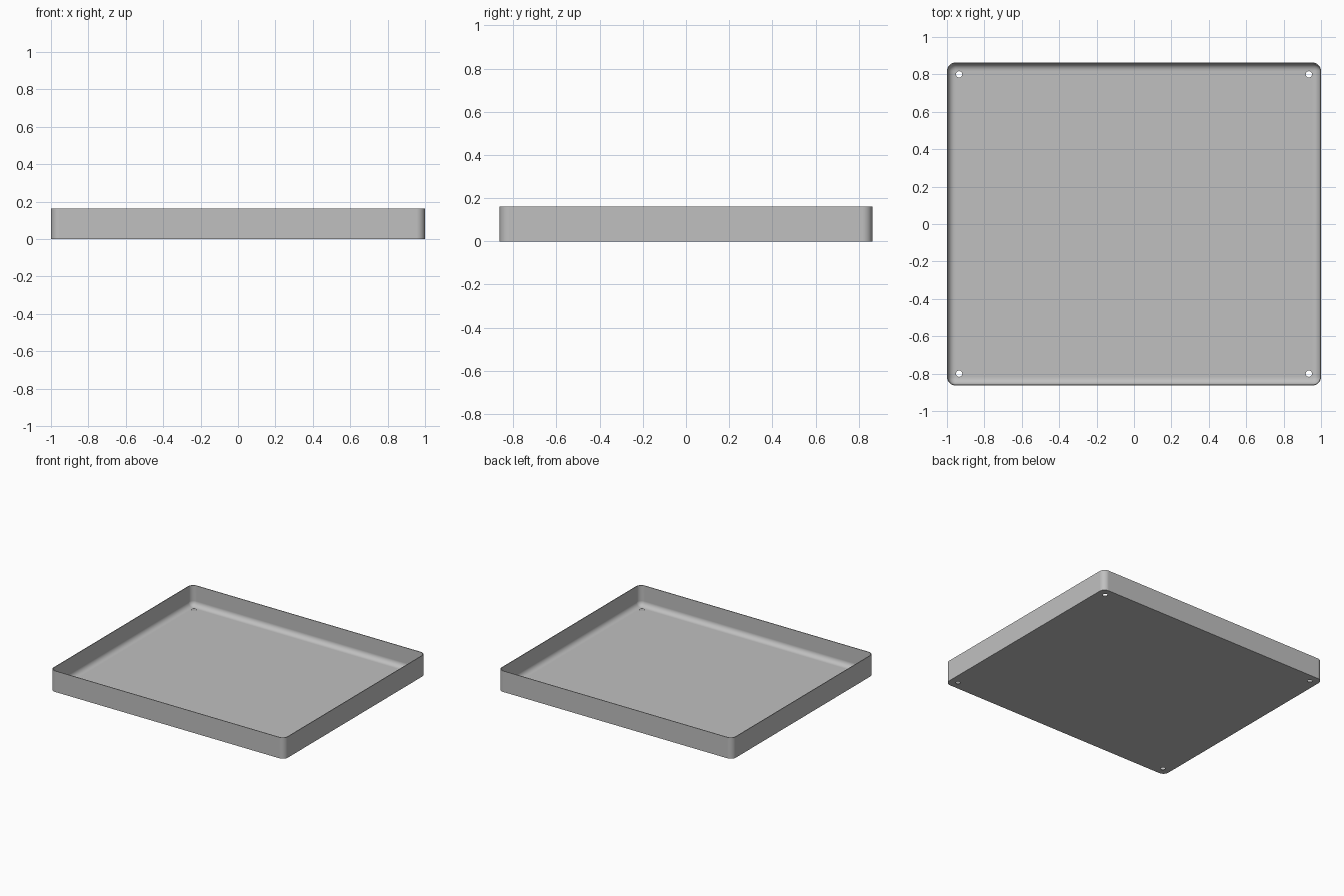
import bpy
import bmesh
from math import sin, cos, pi

if "Cube" in bpy.data.objects:
    bpy.data.objects.remove(bpy.data.objects["Cube"])

HALF_X, HALF_Y, HEIGHT = 1.0, 0.863, 0.162
CORNER, WALL, FLOOR, FILLET = 0.045, 0.005, 0.005, 0.038
HOLE_X, HOLE_Y, HOLE_R = 0.935, 0.8, 0.017
STEPS = 8

grey = bpy.data.materials.new("light grey")
grey.use_nodes = True
colour = (0.527, 0.527, 0.527, 1)
grey.diffuse_color = colour
grey.node_tree.nodes["Principled BSDF"].inputs["Base Color"].default_value = colour

bm = bmesh.new()


def ring(inset, z):
    """Rounded rectangle, inset from the outer wall."""
    r = CORNER - inset
    verts = []
    for quarter, (sx, sy) in enumerate([(1, 1), (-1, 1), (-1, -1), (1, -1)]):
        for i in range(STEPS + 1):
            a = (quarter + i / STEPS) * pi / 2
            verts.append(bm.verts.new((sx * (HALF_X - CORNER) + r * cos(a),
                                       sy * (HALF_Y - CORNER) + r * sin(a), z)))
    return verts


def circle(x, y, z, n=20):
    return [bm.verts.new((x + HOLE_R * cos(2 * pi * i / n),
                          y + HOLE_R * sin(2 * pi * i / n), z)) for i in range(n)]


def pairs(loop):
    return list(zip(loop, loop[1:] + loop[:1]))


def bridge(lower, upper):
    for (a, b), (c, d) in zip(pairs(lower), pairs(upper)):
        bm.faces.new((a, b, d, c))


# Walls, rim and the rounded inner edge
rings = [ring(0, 0), ring(0, HEIGHT), ring(WALL, HEIGHT)]
for i in range(STEPS + 1):
    a = i / STEPS * pi / 2
    rings.append(ring(WALL + FILLET * (1 - cos(a)), FLOOR + FILLET * (1 - sin(a))))
for lower, upper in zip(rings, rings[1:]):
    bridge(lower, upper)

# Four screw holes through the floor
bottom_loops, top_loops = [rings[0]], [rings[-1]]
for x in (-HOLE_X, HOLE_X):
    for y in (-HOLE_Y, HOLE_Y):
        low, high = circle(x, y, 0), circle(x, y, FLOOR)
        bridge(low, high)
        bottom_loops.append(low)
        top_loops.append(high)

# Underside and floor, filled around the holes
for loops in (bottom_loops, top_loops):
    edges = [bm.edges.get(p) for loop in loops for p in pairs(loop)]
    bmesh.ops.triangle_fill(bm, edges=edges, use_beauty=True, normal=(0, 0, 1))
bmesh.ops.recalc_face_normals(bm, faces=bm.faces)

mesh = bpy.data.meshes.new("tray")
bm.to_mesh(mesh)
bm.free()
mesh.materials.append(grey)
tray = bpy.data.objects.new("tray", mesh)
bpy.context.collection.objects.link(tray)

# Smooth curves with crisp rim and base edges
bpy.ops.object.select_all(action="DESELECT")
tray.select_set(True)
bpy.context.view_layer.objects.active = tray
bpy.ops.object.shade_smooth_by_angle(angle=pi / 6)
weighted = tray.modifiers.new("flat wall normals", "WEIGHTED_NORMAL")
weighted.keep_sharp = True
